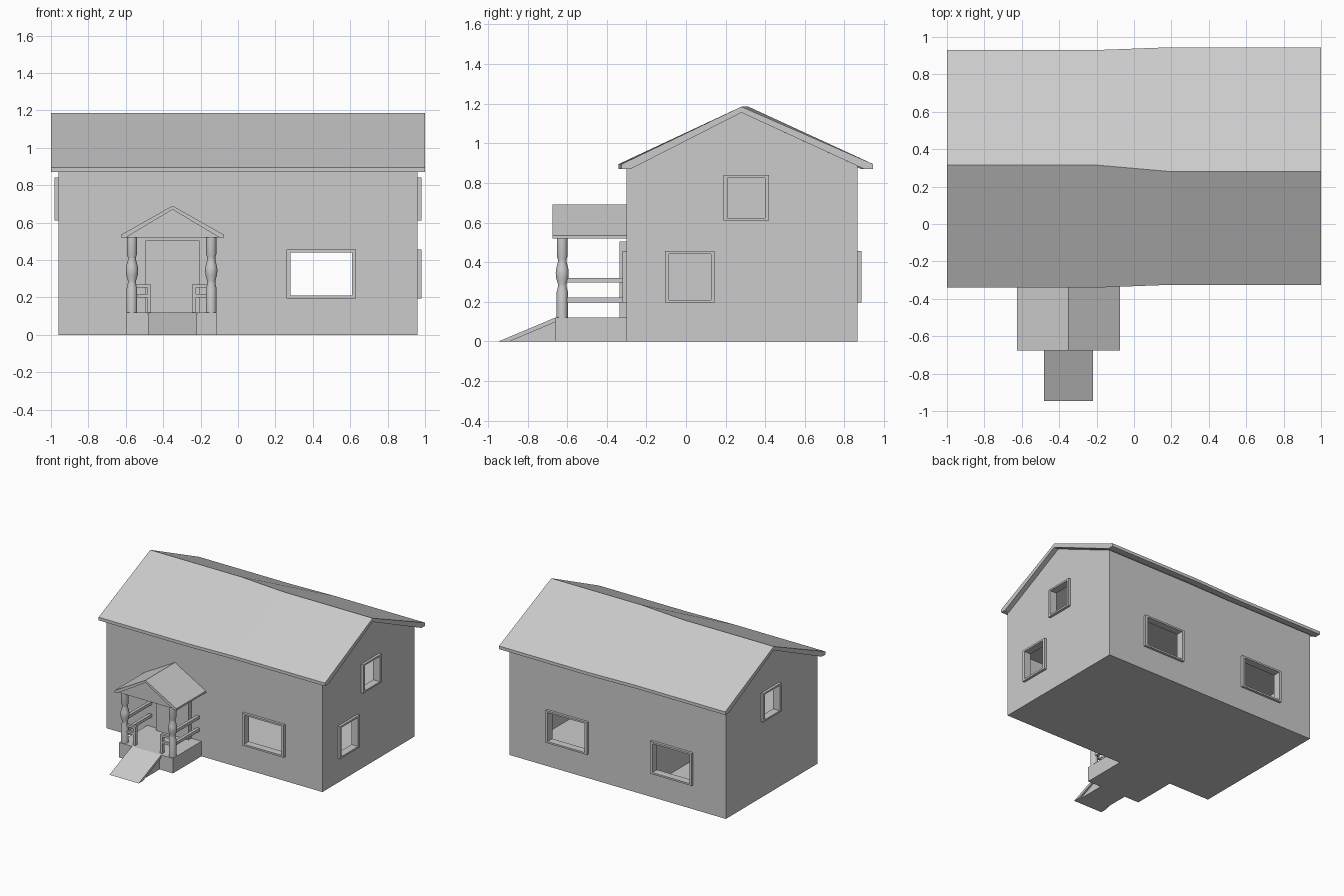
import bpy, bmesh, math
from mathutils import Vector

cube = bpy.data.objects.get("Cube")
if cube:
    bpy.data.objects.remove(cube, do_unlink=True)

grey = bpy.data.materials.new("plain grey")
grey.use_nodes = True
colour = (0.6, 0.6, 0.6, 1)
grey.diffuse_color = colour
grey.node_tree.nodes["Principled BSDF"].inputs["Base Color"].default_value = colour


def finish(name, bm):
    bmesh.ops.recalc_face_normals(bm, faces=bm.faces)
    mesh = bpy.data.meshes.new(name)
    bm.to_mesh(mesh)
    bm.free()
    mesh.materials.append(grey)
    ob = bpy.data.objects.new(name, mesh)
    bpy.context.collection.objects.link(ob)
    return ob


def add_box(bm, lo, hi):
    verts = bmesh.ops.create_cube(bm, size=1)["verts"]
    lo, hi = Vector(lo), Vector(hi)
    for v in verts:
        v.co = (lo + hi) / 2 + v.co * (hi - lo)


def box(name, *pairs):
    bm = bmesh.new()
    for lo, hi in pairs:
        add_box(bm, lo, hi)
    return finish(name, bm)


def loft(name, sections):
    """Skin a row of matching closed sections and cap both ends."""
    bm = bmesh.new()
    rings = [[bm.verts.new(p) for p in s] for s in sections]
    for a, b in zip(rings, rings[1:]):
        for i in range(len(a)):
            j = (i + 1) % len(a)
            bm.faces.new((a[i], a[j], b[j], b[i]))
    bm.faces.new(rings[0])
    bm.faces.new(rings[-1])
    return finish(name, bm)


def prism_x(name, profile, x0, x1):
    return loft(name, [[(x, y, z) for y, z in profile] for x in (x0, x1)])


def prism_y(name, profile, y0, y1):
    return loft(name, [[(x, y, z) for x, z in profile] for y in (y0, y1)])


def cut(target, cutter):
    mod = target.modifiers.new("cut", "BOOLEAN")
    mod.operation = "DIFFERENCE"
    mod.solver = "EXACT"
    mod.object = cutter
    bpy.context.view_layer.objects.active = target
    bpy.ops.object.modifier_apply(modifier=mod.name)
    bpy.data.objects.remove(cutter, do_unlink=True)


# House body with hollow rooms on two floors
W, FRONT, BACK, RIDGE = 0.96, -0.30, 0.865, 0.28
T = 0.04
body = prism_x("house_walls", [(FRONT, 0), (BACK, 0), (BACK, 0.886),
                               (RIDGE, 1.155), (FRONT, 0.88)], -W, W)
f, b = FRONT + T, BACK - T
for x0, x1 in ((-W + T, -0.22), (-0.18, W - T)):
    cut(body, box("lower_room", ((x0, f, 0.03), (x1, b, 0.53))))
    cut(body, prism_x("upper_room", [(f, 0.56), (b, 0.56), (b, 0.87),
                                     (RIDGE, 1.11), (f, 0.87)], x0, x1))


# Windows: opening through the wall plus a raised frame
def window(name, axis, side, u0, u1, z0, z1):
    wall = {(0, 1): W, (0, -1): -W, (1, 1): BACK, (1, -1): FRONT}[axis, side]
    d0, d1 = sorted((wall, wall + side * 0.02))
    rim = 0.02

    def span(u0, u1, z0, z1, d0, d1):
        if axis == 0:
            return (d0, u0, z0), (d1, u1, z1)
        return (u0, d0, z0), (u1, d1, z1)

    inner = (u0 + rim, u1 - rim, z0 + rim * 0.7, z1 - rim * 0.7)
    cut(body, box("opening", span(*inner, wall - 0.06, wall + 0.06)))
    frame = box(name, span(u0, u1, z0, z1, d0, d1))
    cut(frame, box("opening", span(*inner, d0 - 0.05, d1 + 0.05)))


window("front_window", 1, -1, 0.26, 0.63, 0.195, 0.455)
window("back_window_left", 1, 1, 0.26, 0.63, 0.195, 0.455)
window("back_window_right", 1, 1, -0.67, -0.30, 0.195, 0.455)
window("lower_gable_window", 0, 1, -0.105, 0.145, 0.195, 0.455)
window("upper_gable_window_left", 0, 1, 0.19, 0.42, 0.61, 0.84)
window("upper_gable_window_right", 0, -1, 0.19, 0.42, 0.61, 0.84)


# Main roof: a bent chevron whose ridge shifts near the middle
def roof_section(x, front, ridge, back):
    return [(x, front, 0.87), (x, front, 0.895), (x, ridge, 1.185),
            (x, back, 0.895), (x, back, 0.87), (x, back - 0.045, 0.87),
            (x, ridge, 1.155), (x, front + 0.045, 0.87)]


right_end, left_end = (-0.34, 0.315, 0.93), (-0.325, 0.28, 0.945)
loft("main_roof", [roof_section(-1, *right_end), roof_section(-0.2, *right_end),
                   roof_section(0.2, *left_end), roof_section(1, *left_end)])

# Porch floor, ramp and door
PX = -0.355
box("porch_floor", ((-0.595, -0.66, 0), (-0.115, FRONT, 0.12)))
prism_x("ramp", [(-0.945, 0), (-0.66, 0.12), (-0.66, 0.097), (-0.89, 0)],
        -0.48, -0.22)
prism_x("ramp_base", [(-0.89, 0), (-0.66, 0.097), (-0.66, 0)], -0.465, -0.235)
box("door", ((-0.495, -0.335, 0.12), (-0.205, FRONT, 0.505)))

# Porch roof with a filled gable
cx, half = -0.35, 0.275
prism_y("porch_roof", [(cx - half, 0.52), (cx - half, 0.535), (cx, 0.69),
                       (cx + half, 0.535), (cx + half, 0.52),
                       (cx + half - 0.025, 0.52), (cx, 0.67),
                       (cx - half + 0.025, 0.52)], -0.675, FRONT)
prism_y("porch_gable", [(cx - half + 0.025, 0.52), (cx, 0.67),
                        (cx + half - 0.025, 0.52)], -0.66, FRONT)

# Turned posts: radius and height up the shaft
post_profile = [(0.028, 0.12), (0.028, 0.25), (0.022, 0.275), (0.022, 0.29),
                (0.031, 0.32), (0.033, 0.345), (0.031, 0.365), (0.022, 0.40),
                (0.022, 0.415), (0.027, 0.43), (0.027, 0.52)]


def ring(x, y, r, z, n=20):
    return [(x + r * math.cos(k * math.tau / n), y + r * math.sin(k * math.tau / n), z)
            for k in range(n)]


for side, name in ((-1, "right"), (1, "left")):
    x = PX + side * 0.212
    post = loft("porch_post_" + name, [ring(x, -0.625, r, z) for r, z in post_profile])
    bpy.ops.object.select_all(action="DESELECT")
    post.select_set(True)
    bpy.context.view_layer.objects.active = post
    bpy.ops.object.shade_smooth_by_angle(angle=math.radians(40))

    # Side rails back to the wall
    box("side_rails_" + name,
        *[((x - 0.012, -0.61, z), (x + 0.012, FRONT, z + 0.024)) for z in (0.197, 0.297)])

    # Short front rails ending in a newel beside the ramp
    end = PX + side * 0.11
    a, c = sorted((x, end))
    n0, n1 = sorted((end, end + side * 0.02))
    box("front_rails_" + name,
        ((n0, -0.637, 0.12), (n1, -0.613, 0.27)),
        *[((a, -0.635, z), (c, -0.615, z + 0.018)) for z in (0.2, 0.252)])
